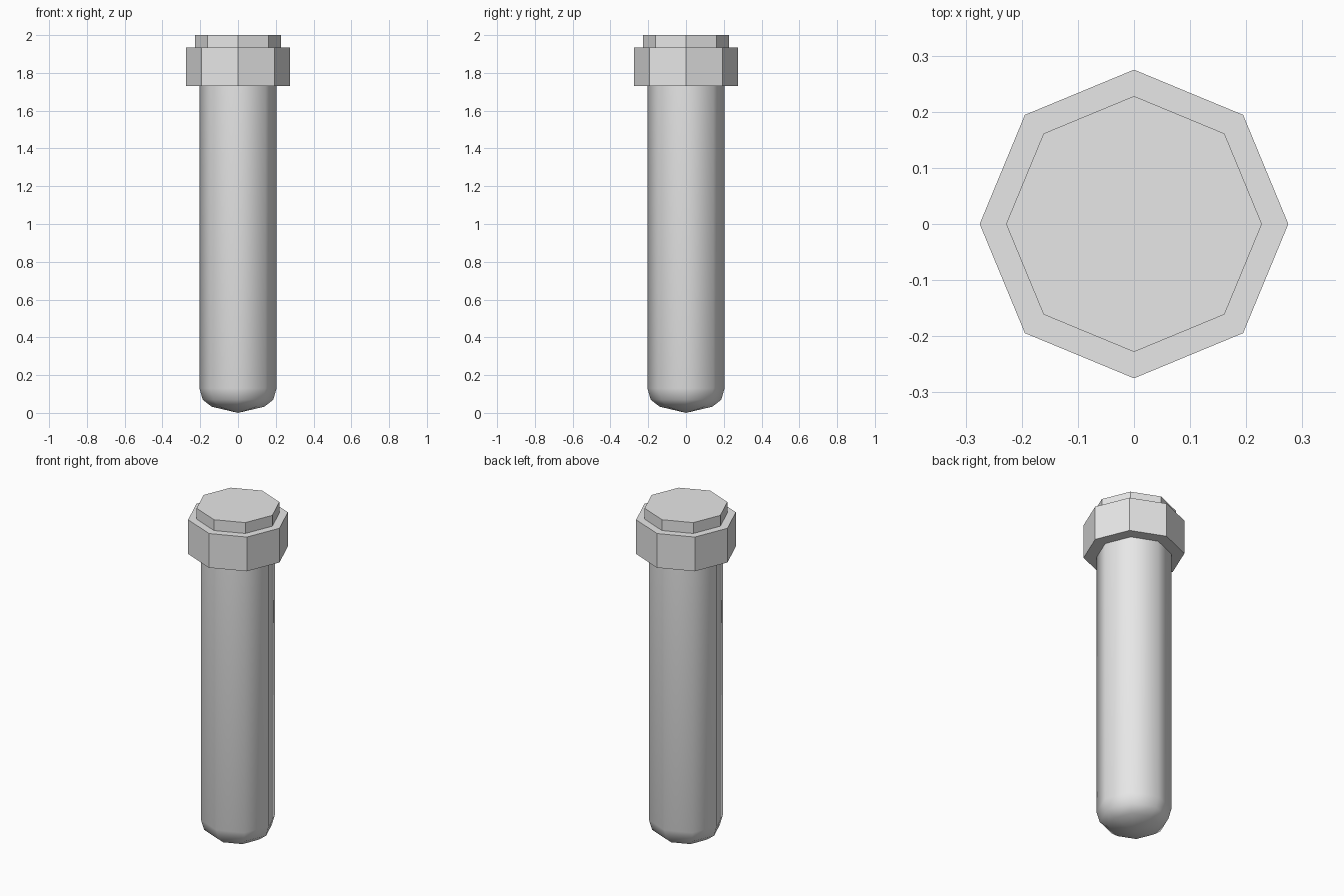
import bpy
import bmesh
from math import cos, sin, tau

cube = bpy.data.objects.get("Cube")
if cube:
    bpy.data.objects.remove(cube, do_unlink=True)

SIDES = 8

grey = bpy.data.materials.new("plain grey")
grey.use_nodes = True
colour = (0.8, 0.8, 0.8, 1)
grey.diffuse_color = colour
grey.node_tree.nodes["Principled BSDF"].inputs["Base Color"].default_value = colour


def lathe(name, profile, smooth=False):
    """Turn a bottom-to-top (radius, height) profile into a closed octagonal solid."""
    bm = bmesh.new()
    rings = []
    for radius, z in profile:
        if radius == 0:
            rings.append([bm.verts.new((0, 0, z))] * SIDES)
        else:
            rings.append([bm.verts.new((radius * cos(tau * i / SIDES),
                                        radius * sin(tau * i / SIDES), z))
                          for i in range(SIDES)])
    for low, high in zip(rings, rings[1:]):
        for i in range(SIDES):
            j = (i + 1) % SIDES
            corners = [low[i], low[j], high[j], high[i]]
            bm.faces.new(list(dict.fromkeys(corners)))
    # Close the open ends
    if profile[0][0] > 0:
        bm.faces.new(rings[0][::-1])
    bm.faces.new(rings[-1])
    bmesh.ops.recalc_face_normals(bm, faces=bm.faces[:])
    for face in bm.faces:
        face.smooth = smooth and abs(face.normal.z) < 0.999
    mesh = bpy.data.meshes.new(name)
    bm.to_mesh(mesh)
    bm.free()
    mesh.materials.append(grey)
    obj = bpy.data.objects.new(name, mesh)
    bpy.context.collection.objects.link(obj)
    return obj


# Smooth shaft with a rounded, slightly pointed bottom
lathe("shaft", [(0, 0), (0.14, 0.033), (0.187, 0.07), (0.204, 0.13), (0.204, 1.75)],
      smooth=True)

# Faceted collar around the top of the shaft
lathe("collar", [(0.275, 1.73), (0.275, 1.935)])

# Smaller raised lid on the collar
lathe("lid", [(0.228, 1.93), (0.228, 2.0)])
